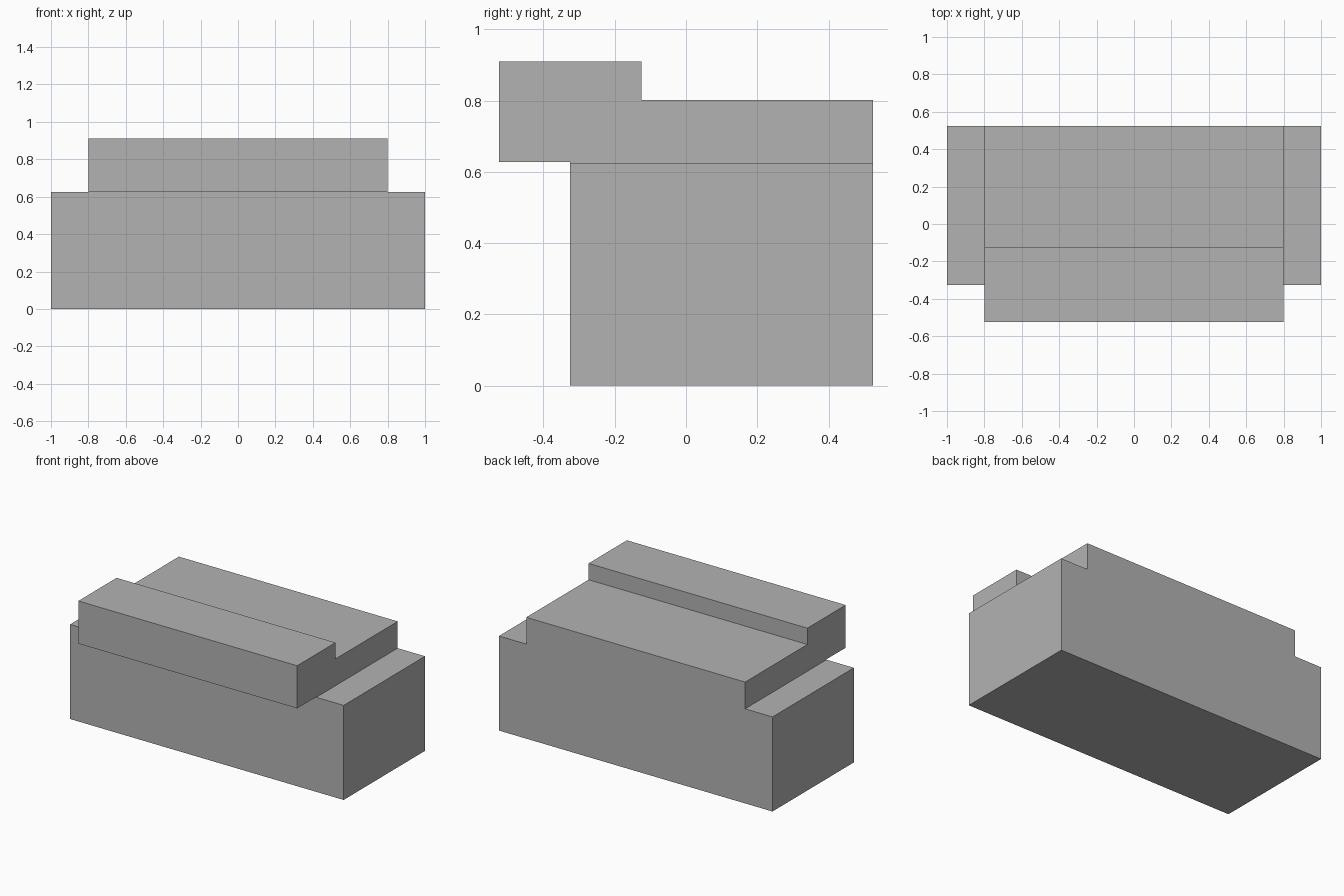
import bpy
import bmesh

cube = bpy.data.objects.get("Cube")
if cube:
    bpy.data.objects.remove(cube, do_unlink=True)

grey = bpy.data.materials.new("plain_grey")
grey.use_nodes = True
COLOUR = (0.45, 0.45, 0.45, 1.0)
grey.diffuse_color = COLOUR
grey.node_tree.nodes["Principled BSDF"].inputs["Base Color"].default_value = COLOUR


def extrude_profile(name, profile, half_width):
    """Sweep a closed (y, z) side profile across x."""
    bm = bmesh.new()
    face = bm.faces.new([bm.verts.new((-half_width, y, z)) for y, z in profile])
    swept = bmesh.ops.extrude_face_region(bm, geom=[face])["geom"]
    verts = [v for v in swept if isinstance(v, bmesh.types.BMVert)]
    bmesh.ops.translate(bm, verts=verts, vec=(2 * half_width, 0, 0))
    bmesh.ops.recalc_face_normals(bm, faces=bm.faces)
    mesh = bpy.data.meshes.new(name)
    bm.to_mesh(mesh)
    bm.free()
    mesh.materials.append(grey)
    obj = bpy.data.objects.new(name, mesh)
    bpy.context.collection.objects.link(obj)
    return obj


FRONT, BACK = -0.325, 0.525
BODY_TOP = 0.625

# Wide block standing on the ground
extrude_profile("base_block",
                [(FRONT, 0), (BACK, 0), (BACK, BODY_TOP), (FRONT, BODY_TOP)], 1.0)

# Narrower stepped cap, overhanging the front with a raised lip
extrude_profile("stepped_cap",
                [(-BACK, 0.628), (FRONT, 0.628), (FRONT, BODY_TOP), (BACK, BODY_TOP),
                 (BACK, 0.802), (-0.125, 0.802), (-0.125, 0.91), (-BACK, 0.91)], 0.8)
